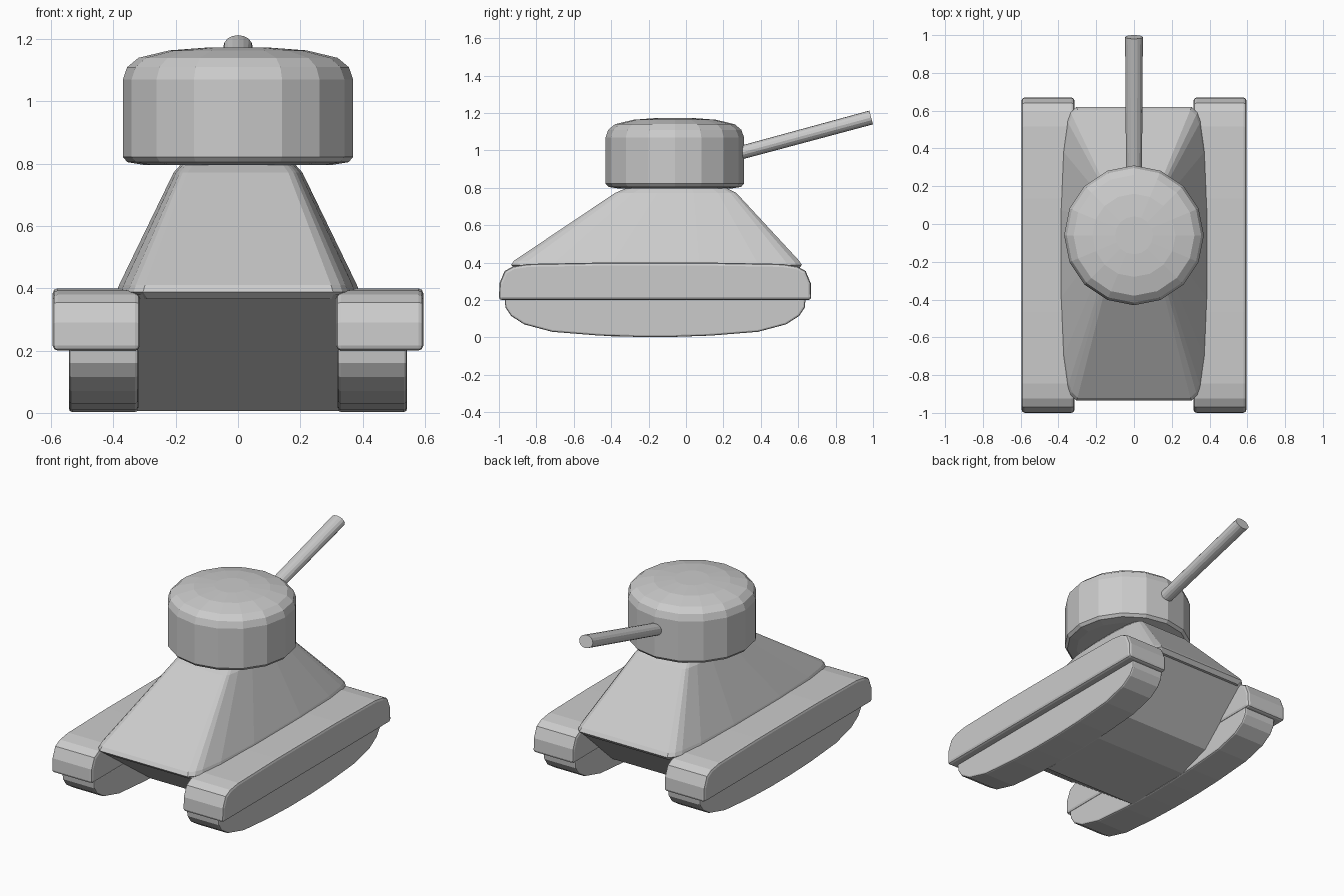
import bpy
import bmesh
import math
from mathutils import Vector

cube = bpy.data.objects.get("Cube")
if cube:
    bpy.data.objects.remove(cube, do_unlink=True)

GREY = (0.6, 0.6, 0.6, 1)
mat = bpy.data.materials.new("plain grey")
mat.use_nodes = True
mat.diffuse_color = GREY
mat.node_tree.nodes["Principled BSDF"].inputs["Base Color"].default_value = GREY


def add_object(name, bm, bevel=0.0):
    bmesh.ops.recalc_face_normals(bm, faces=bm.faces)
    mesh = bpy.data.meshes.new(name)
    bm.to_mesh(mesh)
    bm.free()
    mesh.materials.append(mat)
    obj = bpy.data.objects.new(name, mesh)
    bpy.context.collection.objects.link(obj)
    if bevel:
        mod = obj.modifiers.new("soft edges", "BEVEL")
        mod.width = bevel
        mod.segments = 2
        mod.angle_limit = math.radians(50)
    return obj


def loft(name, rings, bevel=0.0):
    """Bridge equal-length rings of points and cap both ends."""
    bm = bmesh.new()
    loops = [[bm.verts.new(p) for p in ring] for ring in rings]
    for a, b in zip(loops, loops[1:]):
        for i in range(len(a)):
            j = (i + 1) % len(a)
            bm.faces.new((a[i], a[j], b[j], b[i]))
    bm.faces.new(loops[0])
    bm.faces.new(loops[-1])
    return add_object(name, bm, bevel)


def prism(name, profile, x0, x1, bevel=0.0):
    return loft(name, [[(x, y, z) for y, z in profile] for x in (x0, x1)], bevel)


def symmetric(half, mid):
    """Complete a side profile by reflecting its rear half about y = mid."""
    return [(mid + d, z) for d, z in half] + [(mid - d, z) for d, z in reversed(half)]


# Tracks: a wide guard over a narrower rounded running section
MID = -0.165
guard = symmetric([(0.3, 0.4), (0.68, 0.393), (0.76, 0.38), (0.805, 0.355),
                   (0.832, 0.29), (0.835, 0.2)], MID)
runner = symmetric([(0.805, 0.21), (0.8, 0.16), (0.77, 0.115), (0.7, 0.07),
                    (0.55, 0.03), (0.3, 0.01), (0.1, 0.003)], MID)
runner = [(y, max(z, 0.0)) for y, z in runner]
for side, s in (("left", 1), ("right", -1)):
    prism(side + "_track_guard", guard, s * 0.315, s * 0.595, 0.016)
    prism(side + "_track", runner, s * 0.32, s * 0.543, 0.01)

# Lower hull with sloping ends
belly = [(0.6, 0.38), (0.27, 0.08), (0.06, 0.01), (-0.4, 0.006), (-0.92, 0.38)]
prism("lower_hull", belly, -0.325, 0.325)

# Upper hull: tapering, with bowed sides and rounded corners
quarter = [(0.39, 0.3), (0.375, 0.7), (0.352, 0.9), (0.335, 0.96), (0.305, 1.0)]
outline = (quarter + [(-x, y) for x, y in reversed(quarter)]
           + [(-x, -y) for x, y in quarter] + [(x, -y) for x, y in reversed(quarter)])


def hull_ring(scale_x, front, back, z):
    mid, half = (front + back) / 2, (back - front) / 2
    return [(x * scale_x, mid + y * half, z) for x, y in outline]


loft("upper_hull", [hull_ring(0.95, -0.91, 0.6, 0.365),
                    hull_ring(1.0, -0.935, 0.62, 0.388),
                    hull_ring(0.98, -0.92, 0.605, 0.41),
                    hull_ring(0.53, -0.38, 0.27, 0.772),
                    hull_ring(0.47, -0.32, 0.22, 0.798)])

# Turret: sixteen-sided drum with a shallow dome
SIDES = 16
drum = [(0.3, 0.796), (0.355, 0.805), (0.37, 0.822), (0.37, 1.07), (0.356, 1.11),
        (0.32, 1.14), (0.22, 1.164), (0.1, 1.173)]
turns = [math.tau * i / SIDES for i in range(SIDES)]
loft("turret", [[(r * math.cos(a), r * math.sin(a) - 0.06, z) for a in turns]
                for r, z in drum])

# Gun barrel: slightly flattened tube, tilted up towards the rear
start, end = Vector((0, 0.22, 0.968)), Vector((0, 0.99, 1.176))
up = (end - start).normalized().cross(Vector((-1, 0, 0)))
up = -up if up.z < 0 else up
loft("gun_barrel", [[c + Vector((w * math.cos(a), 0, 0)) + up * h * math.sin(a) for a in turns]
                    for c, w, h in ((start, 0.042, 0.036), (end, 0.047, 0.038))])
